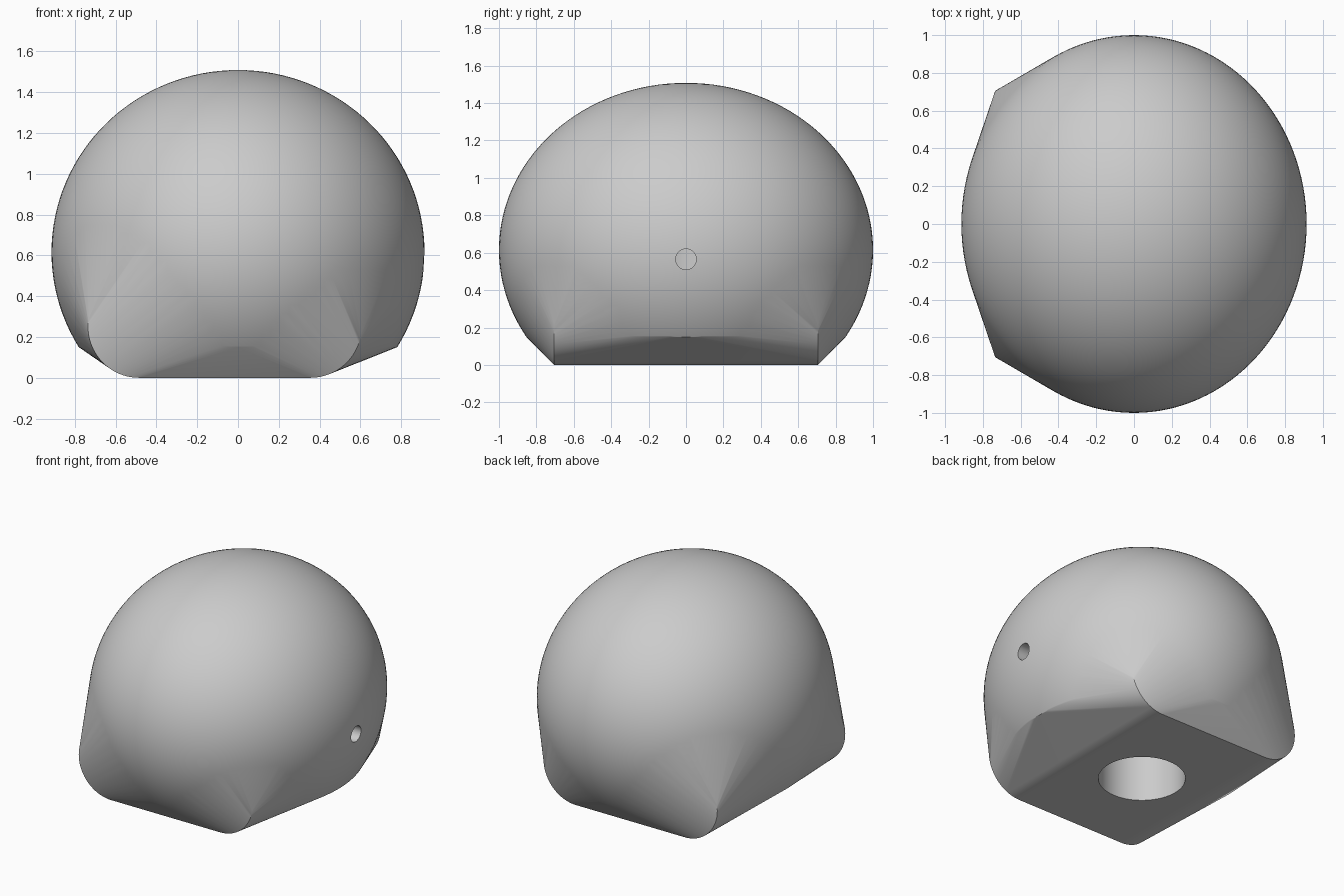
import bpy, bmesh, math
from mathutils import Matrix, Vector

cube = bpy.data.objects.get("Cube")
if cube:
    bpy.data.objects.remove(cube, do_unlink=True)

CENTRE_Z = 0.615
HALF_Y, ROUND = 0.705, 0.25

grey = bpy.data.materials.new("plain grey")
grey.use_nodes = True
grey.diffuse_color = (0.6, 0.6, 0.6, 1)
grey.node_tree.nodes["Principled BSDF"].inputs["Base Color"].default_value = (0.6, 0.6, 0.6, 1)


def add_object(name, bm):
    mesh = bpy.data.meshes.new(name)
    bm.to_mesh(mesh)
    bm.free()
    mesh.materials.append(grey)
    obj = bpy.data.objects.new(name, mesh)
    bpy.context.collection.objects.link(obj)
    return obj


def add_bore(name, radius, start, end):
    """Hidden cylinder between two points, used to cut a hole."""
    start, end = Vector(start), Vector(end)
    axis = end - start
    turn = axis.to_track_quat('Z', 'Y').to_matrix().to_4x4()
    bm = bmesh.new()
    bmesh.ops.create_cone(bm, cap_ends=True, segments=64, radius1=radius, radius2=radius,
                          depth=axis.length,
                          matrix=Matrix.Translation((start + end) / 2) @ turn)
    obj = add_object(name, bm)
    obj.hide_render = True
    obj.hide_set(True)
    return obj


# Dome: ellipsoid with its underside sliced off
bm = bmesh.new()
bmesh.ops.create_uvsphere(bm, u_segments=128, v_segments=64, radius=1,
                          matrix=Matrix.Translation((0, 0, CENTRE_Z))
                          @ Matrix.Diagonal((0.914, 1, 0.893, 1)))
bmesh.ops.bisect_plane(bm, geom=bm.verts[:] + bm.edges[:] + bm.faces[:],
                       plane_co=(0, 0, 0.15), plane_no=(0, 0, -1), clear_outer=True)

# Foot: two round bars along y, blended into the dome by a convex skin
for x in (-0.735 + ROUND, 0.605 - ROUND):
    bmesh.ops.create_cone(bm, cap_ends=True, segments=96, radius1=ROUND, radius2=ROUND,
                          depth=2 * HALF_Y,
                          matrix=Matrix.Translation((x, 0, ROUND))
                          @ Matrix.Rotation(math.pi / 2, 4, 'X'))
bmesh.ops.delete(bm, geom=bm.faces[:] + bm.edges[:], context='EDGES_FACES')
skin = bmesh.ops.convex_hull(bm, input=bm.verts[:])
loose = [v for v in bm.verts if not v.link_faces]
bmesh.ops.delete(bm, geom=loose, context='VERTS')
bmesh.ops.dissolve_limit(bm, angle_limit=0.002, verts=bm.verts[:], edges=bm.edges[:])
bmesh.ops.recalc_face_normals(bm, faces=bm.faces[:])
body = add_object("knob_body", bm)

# Stem socket from below and screw hole from the side
bores = [add_bore("stem_socket_cutter", 0.275, (-0.065, 0, -0.2), (-0.065, 0, 0.85)),
         add_bore("screw_hole_cutter", 0.055, (0, 0, 0.565), (1.2, 0, 0.565))]
for bore in bores:
    cut = body.modifiers.new(bore.name, 'BOOLEAN')
    cut.operation = 'DIFFERENCE'
    cut.solver = 'EXACT'
    cut.object = bore

bpy.ops.object.select_all(action='DESELECT')
body.select_set(True)
bpy.context.view_layer.objects.active = body
for bore in bores:
    bpy.ops.object.modifier_apply(modifier=bore.name)
    bpy.data.objects.remove(bore, do_unlink=True)
bpy.ops.object.shade_smooth_by_angle(angle=math.radians(30))
